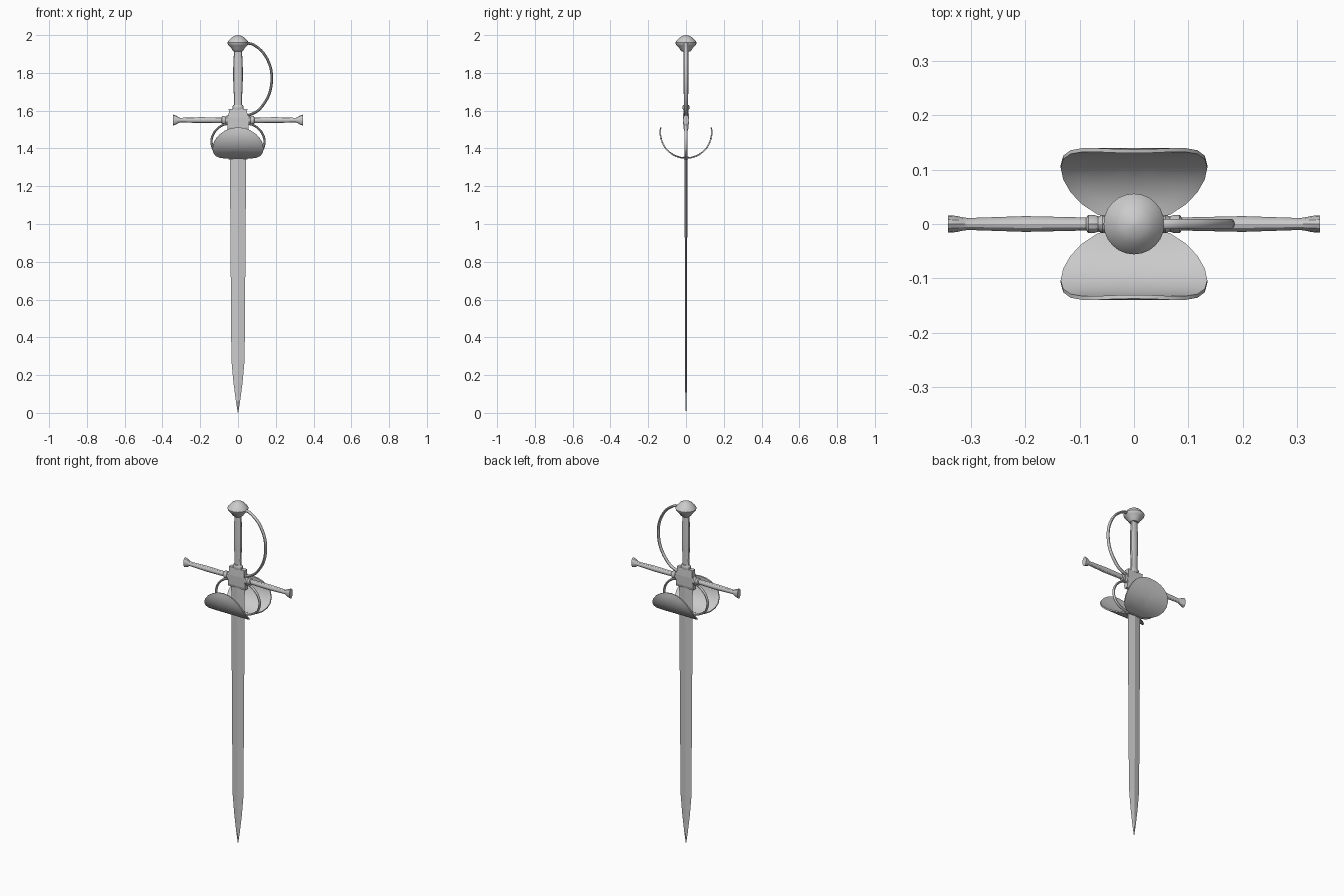
import bpy, bmesh
from math import sin, cos, pi, radians, sqrt
from mathutils import Vector

if "Cube" in bpy.data.objects:
    bpy.data.objects.remove(bpy.data.objects["Cube"])


def finish(name, bm, angle=30):
    bmesh.ops.recalc_face_normals(bm, faces=bm.faces)
    me = bpy.data.meshes.new(name)
    bm.to_mesh(me)
    bm.free()
    ob = bpy.data.objects.new(name, me)
    bpy.context.collection.objects.link(ob)
    if angle:
        bpy.ops.object.select_all(action='DESELECT')
        ob.select_set(True)
        bpy.context.view_layer.objects.active = ob
        bpy.ops.object.shade_smooth_by_angle(angle=radians(angle))
    return ob


def skin(name, rings, angle=30):
    """Bridge a list of equal-length point rings and cap both ends."""
    bm = bmesh.new()
    vs = [[bm.verts.new(p) for p in r] for r in rings]
    n = len(rings[0])
    for a, b in zip(vs, vs[1:]):
        for i in range(n):
            j = (i + 1) % n
            bm.faces.new((a[i], a[j], b[j], b[i]))
    bm.faces.new(vs[0])
    bm.faces.new(vs[-1])
    return finish(name, bm, angle)


def loft_z(name, secs, n=16, angle=30):
    """Elliptical sections (z, x radius, y radius)."""
    return skin(name, [[(rx * cos(2 * pi * i / n), ry * sin(2 * pi * i / n), z)
                        for i in range(n)] for z, rx, ry in secs], angle)


def box_z(name, secs):
    """Rectangular sections (z, half x, half y)."""
    return skin(name, [[(x, y, z), (-x, y, z), (-x, -y, z), (x, -y, z)]
                       for z, x, y in secs], 0)


def spline(pts, steps=4):
    """Catmull-Rom points in the xz plane."""
    p = [Vector(q) for q in pts]
    p = [2 * p[0] - p[1]] + p + [2 * p[-1] - p[-2]]
    out = []
    for a, b, c, d in zip(p, p[1:], p[2:], p[3:]):
        for k in range(steps):
            t = k / steps
            out.append(0.5 * (2 * b + (c - a) * t + (2 * a - 5 * b + 4 * c - d) * t * t
                              + (3 * b - a - 3 * c + d) * t ** 3))
    return out + [p[-2]]


def bar(name, pts, r, ry, side=1, n=10):
    """Sweep an ellipse along a curve in the xz plane."""
    path = spline(pts)
    rings = []
    for k, c in enumerate(path):
        t = (path[min(k + 1, len(path) - 1)] - path[max(k - 1, 0)]).normalized()
        rings.append([(side * (c.x - t.y * r * cos(2 * pi * i / n)),
                       ry * sin(2 * pi * i / n),
                       c.y + t.x * r * cos(2 * pi * i / n)) for i in range(n)])
    return skin(name, rings, 40)


# Blade: flat diamond section with a tapered point
loft_z("blade", [(0, .001, .001), (.06, .011, .003), (.16, .024, .005), (.28, .035, .006),
                 (.8, .039, .0065), (1.35, .043, .007), (1.52, .044, .007)], 4, 0)

# Guard block holding blade and quillons
box_z("guard_block", [(1.495, .056, .010), (1.51, .056, .014), (1.565, .052, .016),
                      (1.595, .048, .014), (1.61, .050, .013)])

# Grip with end collars
loft_z("grip", [(1.60, .023, .012), (1.66, .021, .011), (1.72, .024, .013), (1.78, .026, .014),
                (1.84, .025, .013), (1.92, .021, .012)], 12)
loft_z("grip_collar", [(1.605, .027, .016), (1.612, .03, .018), (1.622, .03, .018),
                       (1.63, .025, .015)], 12)

# Pommel: dome over a rim and lower taper
loft_z("pommel", [(z, r, r) for z, r in
                  [(1.914, .022), (1.920, .030), (1.932, .036), (1.944, .048), (1.952, .054),
                   (1.960, .056), (1.966, .053), (1.976, .044), (1.986, .035), (1.993, .024),
                   (1.998, .012), (2.0, .001)]], 24)

# Knuckle guard on the right side
bar("knuckle_guard", [(.04, 1.957), (.08, 1.95), (.135, 1.905), (.172, 1.83), (.178, 1.75),
                      (.162, 1.68), (.125, 1.62), (.09, 1.59), (.045, 1.572)], .007, .010)

for side, tag in ((1, "right"), (-1, "left")):
    # Quillon arm: collar, slight swell, flared end
    secs = [(.045, .022, .015), (.058, .026, .017), (.066, .018, .014), (.074, .021, .017),
            (.084, .021, .017), (.088, .014, .012), (.20, .0155, .0145), (.305, .012, .011),
            (.314, .015, .012), (.328, .024, .015), (.343, .029, .016)]
    skin("quillon_" + tag, [[(side * x, ry * sin(2 * pi * i / 12), 1.55 + rz * cos(2 * pi * i / 12))
                             for i in range(12)] for x, rz, ry in secs])
    # Finger ring below each quillon
    bar("finger_ring_" + tag, [(.045, 1.532), (.085, 1.522), (.122, 1.49), (.140, 1.445),
                               (.130, 1.395), (.095, 1.365), (.05, 1.352), (0, 1.35)],
        .006, .008, side)

# Small bridge where rings and shells meet the blade
box_z("shell_bridge", [(1.342, .050, .011), (1.358, .054, .013)])


def shell(name, side, n=24, rows=5, R=.140, T=.007):
    """Oval plate bent around a horizontal cylinder."""
    def pt(u, v, r):
        a = radians(51 + 50 * v)
        return (.135 * u, side * r * sin(a), 1.485 - r * cos(a))
    bm = bmesh.new()
    edges = []
    for r in (R, R - T):
        centre = bm.verts.new(pt(0, 0, r))
        prev = None
        for k in range(1, rows + 1):
            f = k / rows
            ring = [bm.verts.new(pt(f * cos(2 * pi * i / n), f * sin(2 * pi * i / n), r))
                    for i in range(n)]
            for i in range(n):
                j = (i + 1) % n
                if prev:
                    bm.faces.new((prev[i], prev[j], ring[j], ring[i]))
                else:
                    bm.faces.new((centre, ring[i], ring[j]))
            prev = ring
        edges.append(prev)
    a, b = edges
    for i in range(n):
        j = (i + 1) % n
        bm.faces.new((a[i], a[j], b[j], b[i]))
    return finish(name, bm, 30)


# Front and back shell guards
shell("front_shell", -1)
shell("back_shell", 1)
